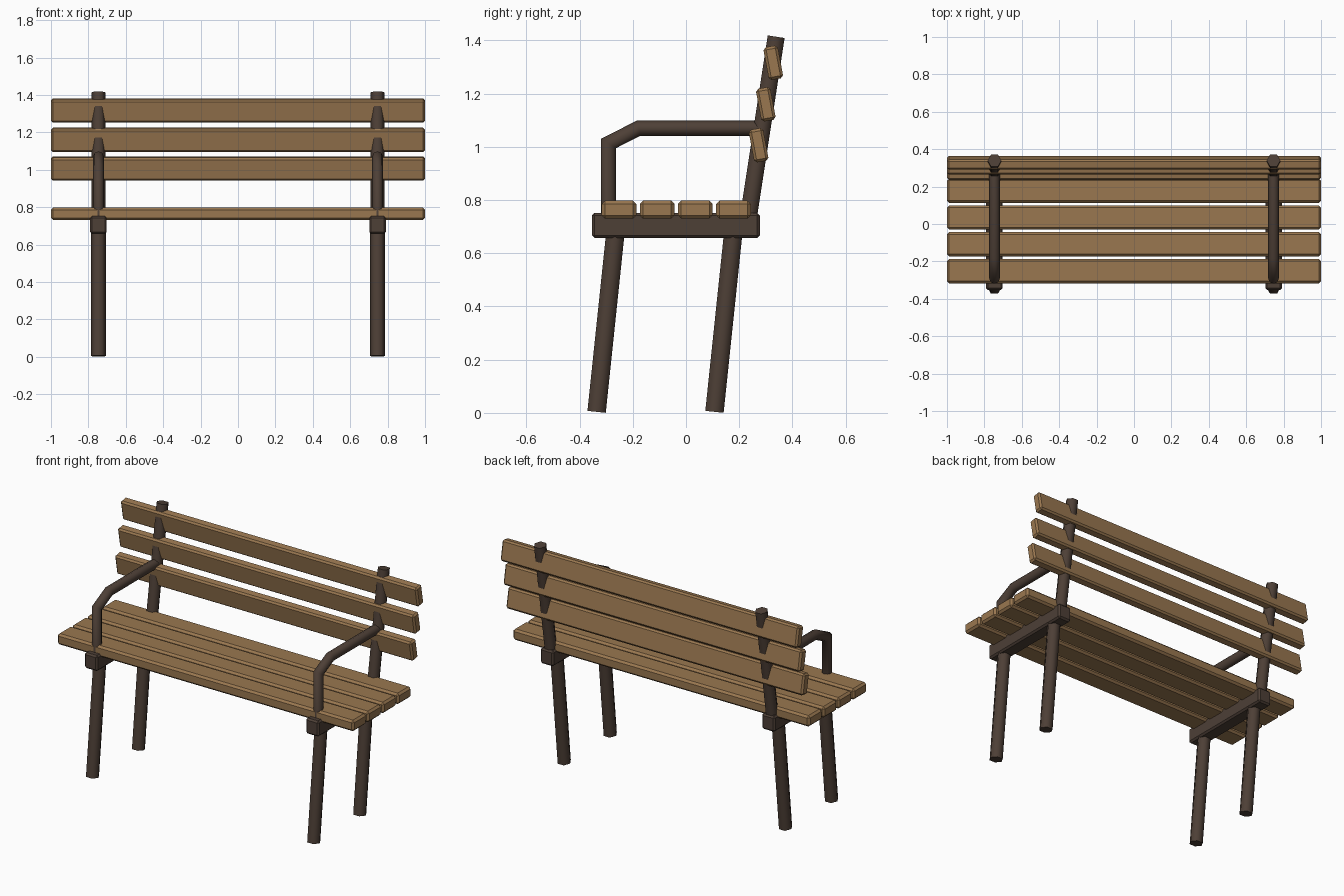
import bpy
import bmesh
import math
from mathutils import Vector

if "Cube" in bpy.data.objects:
    bpy.data.objects.remove(bpy.data.objects["Cube"], do_unlink=True)


def material(name, color):
    mat = bpy.data.materials.new(name)
    mat.use_nodes = True
    mat.diffuse_color = color
    mat.node_tree.nodes["Principled BSDF"].inputs["Base Color"].default_value = color
    return mat


wood = material("warm wood", (0.32, 0.185, 0.08, 1))
iron = material("dark brown iron", (0.075, 0.05, 0.037, 1))


def make_object(name, bm, mat):
    bmesh.ops.recalc_face_normals(bm, faces=bm.faces)
    mesh = bpy.data.meshes.new(name)
    bm.to_mesh(mesh)
    bm.free()
    mesh.materials.append(mat)
    obj = bpy.data.objects.new(name, mesh)
    bpy.context.collection.objects.link(obj)
    return obj


def beam(name, center, size, mat, bevel, tilt=0.0):
    """Box with chamfered edges, tilted about the x axis."""
    bm = bmesh.new()
    bmesh.ops.create_cube(bm, size=1)
    bmesh.ops.scale(bm, vec=size, verts=bm.verts)
    bmesh.ops.bevel(bm, geom=bm.edges[:], offset=bevel, segments=1, affect='EDGES')
    obj = make_object(name, bm, mat)
    obj.location = center
    obj.rotation_euler.x = tilt
    return obj


def tube(name, x, path, radius, sides):
    """Mitred tube following (y, z) points in a plane of constant x."""
    points = [Vector((x, y, z)) for y, z in path]
    dirs = [(b - a).normalized() for a, b in zip(points, points[1:])]
    across = Vector((1, 0, 0))
    bm = bmesh.new()
    rings = []
    for i, p in enumerate(points):
        before, after = dirs[max(i - 1, 0)], dirs[min(i, len(dirs) - 1)]
        tangent = (before + after).normalized()
        normal = across.cross(tangent) / tangent.dot(after)
        angles = [math.tau * k / sides for k in range(sides)]
        rings.append([bm.verts.new(p + radius * (across * math.cos(a) + normal * math.sin(a)))
                      for a in angles])
    for low, high in zip(rings, rings[1:]):
        for k in range(sides):
            j = (k + 1) % sides
            bm.faces.new((low[k], low[j], high[j], high[k]))
    bm.faces.new(rings[0])
    bm.faces.new(rings[-1])
    obj = make_object(name, bm, iron)
    bpy.ops.object.select_all(action='DESELECT')
    obj.select_set(True)
    bpy.context.view_layer.objects.active = obj
    bpy.ops.object.shade_smooth_by_angle(angle=math.radians(65))
    return obj


# Seat slats
for i in range(4):
    beam(f"seat_slat_{i + 1}", (0, -0.252 + 0.1435 * i, 0.764), (2, 0.13, 0.067), wood, 0.012)

# Backrest slats, their tops tipped forward
for i, (y, z) in enumerate([(0.273, 1.006), (0.3, 1.16), (0.328, 1.316)]):
    beam(f"back_slat_{i + 1}", (0, y, z), (2, 0.055, 0.125), wood, 0.01, math.radians(10.5))

# Metal frame on each side
for side, x in (("left", 0.746), ("right", -0.746)):
    beam(f"{side}_seat_rail", (x, -0.038, 0.7045), (0.088, 0.631, 0.095), iron, 0.01)
    tube(f"{side}_front_leg", x, [(-0.336, 0.004), (-0.263, 0.7)], 0.04, 6)
    tube(f"{side}_rear_leg", x, [(0.107, 0.004), (0.18, 0.7)], 0.04, 6)
    tube(f"{side}_back_post", x, [(0.229, 0.7), (0.339, 1.414)], 0.037, 6)
    tube(f"{side}_armrest", x,
         [(-0.291, 0.7), (-0.291, 1.013), (-0.178, 1.07), (0.28, 1.07)], 0.0285, 8)
